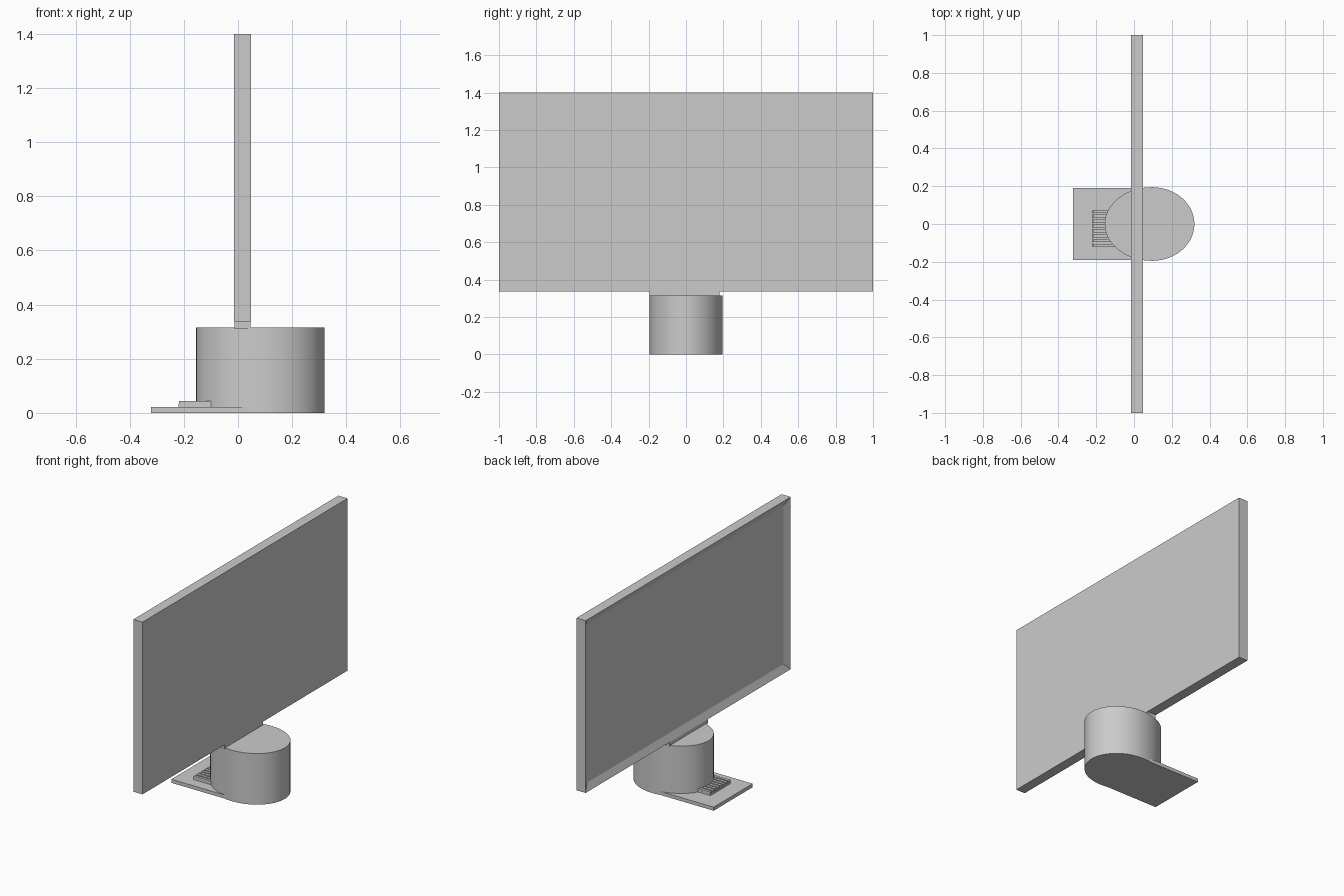
import bpy, bmesh, math
from mathutils import Vector

cube = bpy.data.objects.get("Cube")
if cube:
    bpy.data.objects.remove(cube, do_unlink=True)

grey = bpy.data.materials.new("plain grey")
grey.use_nodes = True
colour = (0.6, 0.6, 0.6, 1)
grey.diffuse_color = colour
grey.node_tree.nodes["Principled BSDF"].inputs["Base Color"].default_value = colour


def finish(name, bm):
    bmesh.ops.recalc_face_normals(bm, faces=bm.faces)
    mesh = bpy.data.meshes.new(name)
    bm.to_mesh(mesh)
    bm.free()
    mesh.materials.append(grey)
    obj = bpy.data.objects.new(name, mesh)
    bpy.context.collection.objects.link(obj)
    return obj


def add_box(bm, low, high):
    low, high = Vector(low), Vector(high)
    verts = bmesh.ops.create_cube(bm, size=1)["verts"]
    for v in verts:
        v.co = (low + high) / 2 + v.co * (high - low)


def box(name, low, high):
    bm = bmesh.new()
    add_box(bm, low, high)
    return finish(name, bm)


def prism(name, outline, z0, z1):
    bm = bmesh.new()
    face = bm.faces.new([bm.verts.new((x, y, z0)) for x, y in outline])
    side = bmesh.ops.extrude_face_region(bm, geom=[face], use_keep_orig=True)
    for v in side["geom"]:
        if isinstance(v, bmesh.types.BMVert):
            v.co.z = z1
    return finish(name, bm)


def smooth(obj):
    bpy.ops.object.select_all(action="DESELECT")
    obj.select_set(True)
    bpy.context.view_layer.objects.active = obj
    bpy.ops.object.shade_smooth_by_angle(angle=math.radians(25))


# Display panel with a bezel around a recessed screen on the -x side
bm = bmesh.new()
add_box(bm, (-0.015, -1, 0.337), (0.048, 1, 1.4))
bm.normal_update()
screen = min(bm.faces, key=lambda f: f.calc_center_median().x)
bmesh.ops.inset_region(bm, faces=[screen], thickness=0.06)
bmesh.ops.translate(bm, verts=screen.verts, vec=(0.02, 0, 0))
finish("display_panel", bm)

# Neck slab joining panel and pedestal
box("neck", (-0.013, -0.195, 0.31), (0.046, 0.178, 0.34))

# Egg-shaped pedestal: a long arc on the -x side, a fuller one on +x
egg = []
steps = 48
for i in range(steps):
    a = 2 * math.pi * i / steps
    reach = 0.225 if math.cos(a) > 0 else 0.25
    egg.append((0.095 + reach * math.cos(a), 0.195 * math.sin(a)))
smooth(prism("pedestal", egg, 0.0, 0.315))

# Flat foot plate reaching out in front of the screen
box("foot_plate", (-0.322, -0.19, 0.0), (0.135, 0.19, 0.022))

# Button strip: thin tray with raised ribs
box("button_tray", (-0.22, -0.122, 0.02), (-0.09, 0.075, 0.033))
bm = bmesh.new()
ribs = 8
for i in range(ribs):
    y = -0.122 + i * 0.0257
    add_box(bm, (-0.218, y, 0.03), (-0.095, y + 0.017, 0.044))
finish("button_ribs", bm)
